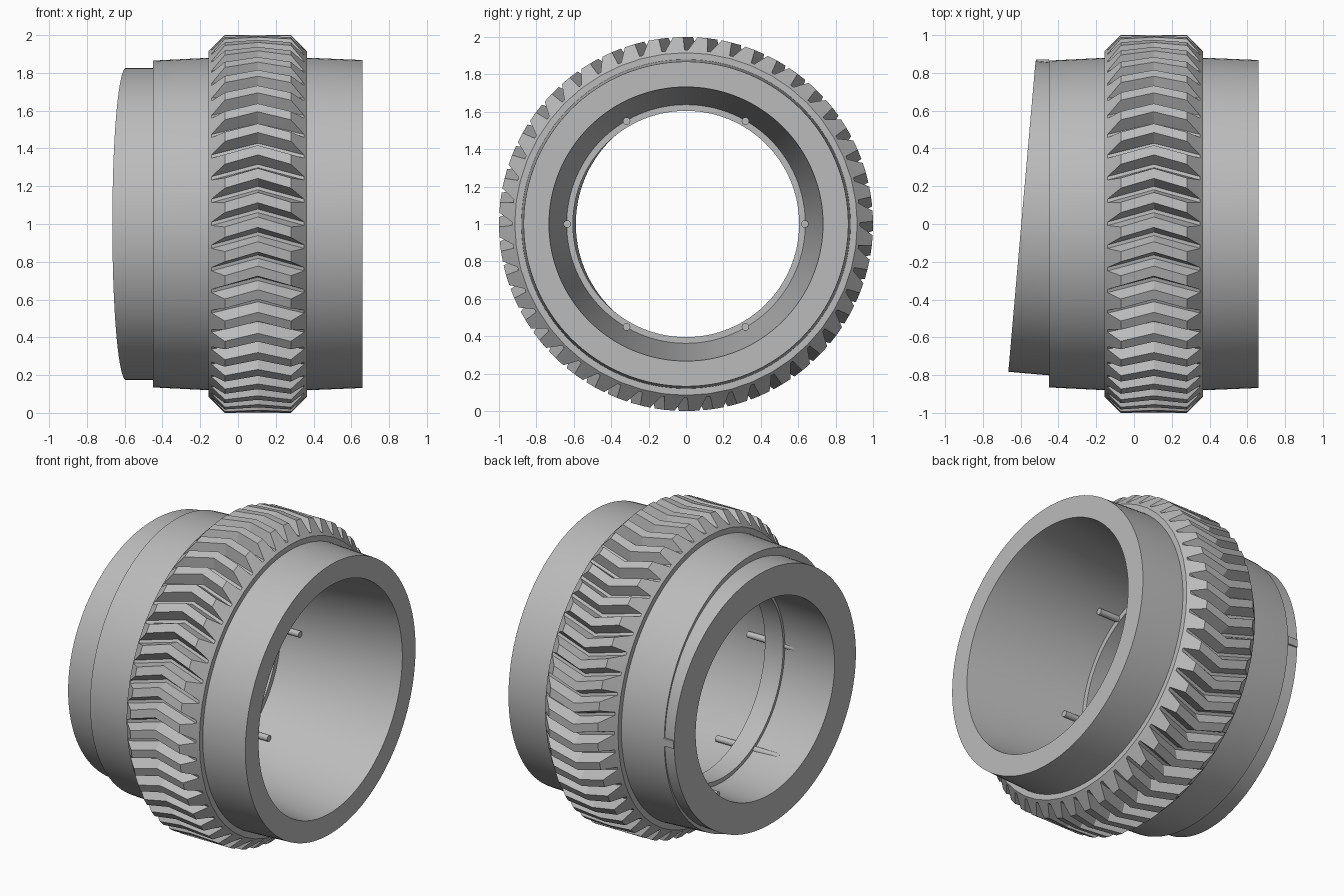
import bpy, bmesh, math
from mathutils import Matrix, Vector

if "Cube" in bpy.data.objects:
    bpy.data.objects.remove(bpy.data.objects["Cube"])

grey = bpy.data.materials.new("plain grey")
grey.diffuse_color = (0.5, 0.5, 0.5, 1)
grey.use_nodes = True
grey.node_tree.nodes["Principled BSDF"].inputs["Base Color"].default_value = grey.diffuse_color


def finish(name, bm, angle=25):
    bmesh.ops.remove_doubles(bm, verts=bm.verts, dist=1e-5)
    bmesh.ops.recalc_face_normals(bm, faces=bm.faces)
    mesh = bpy.data.meshes.new(name)
    bm.to_mesh(mesh)
    bm.free()
    mesh.materials.append(grey)
    ob = bpy.data.objects.new(name, mesh)
    bpy.context.collection.objects.link(ob)
    bpy.ops.object.select_all(action='DESELECT')
    ob.select_set(True)
    bpy.context.view_layer.objects.active = ob
    bpy.ops.object.shade_smooth_by_angle(angle=math.radians(angle))
    return ob


def skin(bm, rings):
    """Join closed rings of equal length into a closed tube wall."""
    n = len(rings[0])
    for a, b in zip(rings, rings[1:] + rings[:1]):
        for i in range(n):
            j = (i + 1) % n
            bm.faces.new((a[i], a[j], b[j], b[i]))


def lathe(name, profile, matrix, n=128):
    """Revolve (x, radius) points around the x axis."""
    bm = bmesh.new()
    rings = []
    for x, r in profile:
        rings.append([bm.verts.new((x, r * math.cos(2 * math.pi * i / n),
                                    r * math.sin(2 * math.pi * i / n))) for i in range(n)])
    skin(bm, rings)
    bm.transform(matrix)
    return finish(name, bm)


CENTRE = Matrix.Translation((0, 0, 1))

# Main sleeve: tapered outside, conical bore and a narrow inner lip
lathe("sleeve", [(-0.45, 0.865), (-0.15, 0.88), (0.37, 0.88), (0.66, 0.868),
                 (0.66, 0.733), (-0.14, 0.638), (-0.14, 0.605), (-0.27, 0.605),
                 (-0.27, 0.72), (-0.45, 0.72)], CENTRE)

# End ring, tilted five degrees against the sleeve
TILT = Matrix.Translation((-0.13, 0, 1)) @ Matrix.Rotation(math.radians(-5), 4, 'Z')
lathe("tilted_end_ring", [(-0.465, 0.826), (-0.08, 0.826), (-0.08, 0.632), (-0.465, 0.632)], TILT)

# Herringbone gear: tapered grooves that run out on the chamfers
TEETH, ROOT, MID = 48, 0.93, 0.105
PITCH = 2 * math.pi / TEETH
bm = bmesh.new()
rings = []
for x, top in [(-0.155, 0.915), (-0.14, ROOT), (-0.07, 1.0), (MID, 1.0),
               (0.28, 1.0), (0.35, ROOT), (0.365, 0.915)]:
    twist = 0.075 * (1 - abs(x - MID) / 0.25)
    root = min(ROOT, top)
    wide = 0.010 + 0.028 * max(0, top - ROOT) / (1 - ROOT)
    ring = []
    for t in range(TEETH):
        for off, r in ((-wide, top), (-0.010, root), (0.010, root), (wide, top)):
            a = t * PITCH + off
            # the chevron points upward on the front half
            a -= twist
            ring.append(bm.verts.new((x, r * math.cos(a), 1 + r * math.sin(a))))
    rings.append(ring)
# inner wall of the gear, hidden in the sleeve
for x in (0.365, -0.155):
    rings.append([bm.verts.new((x, 0.86 * (v.co.y / 0.915), 1 + 0.86 * (v.co.z - 1) / 0.915))
                  for v in rings[0]])
skin(bm, rings)
bmesh.ops.dissolve_degenerate(bm, dist=1e-5, edges=bm.edges)
finish("herringbone_gear", bm, 15)

# Six thin rods along the bore
for k in range(6):
    a = k * math.pi / 3
    bm = bmesh.new()
    bmesh.ops.create_cone(bm, cap_ends=True, segments=16, radius1=0.02, radius2=0.02, depth=0.45,
                          matrix=Matrix.Translation((-0.225, 0.635 * math.cos(a), 1 + 0.635 * math.sin(a)))
                          @ Matrix.Rotation(math.pi / 2, 4, 'Y'))
    finish("bore_rod", bm)

# Small key bridging the step between sleeve and end ring
bm = bmesh.new()
bmesh.ops.create_cube(bm, size=1, matrix=Matrix.Translation((-0.485, 0.835, 1))
                      @ Matrix.Diagonal((0.07, 0.07, 0.05, 1)))
finish("locating_key", bm)
